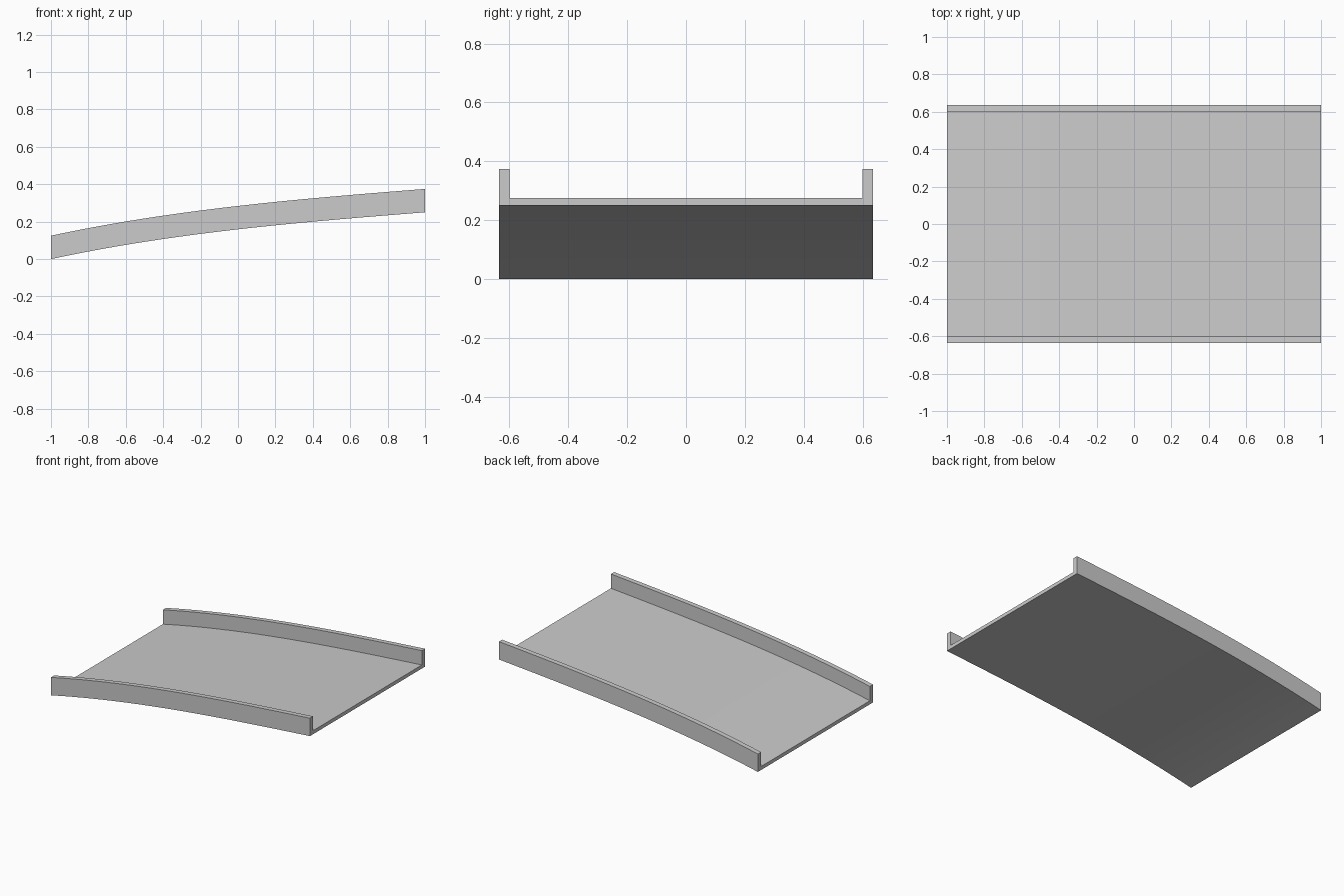
import bpy, bmesh

if "Cube" in bpy.data.objects:
    bpy.data.objects.remove(bpy.data.objects["Cube"])

STEPS = 24
HALF_W, INNER_W = 0.635, 0.60
DECK_T, RAIL_H = 0.025, 0.125


def rise(x):
    # gentle arched slope, z of the underside
    return 0.159 + 0.114 * x - 0.034 * x**2 + 0.011 * x**3


# U-shaped cross-section (y, height above underside)
half = [(HALF_W, 0), (HALF_W, RAIL_H), (INNER_W, RAIL_H), (INNER_W, DECK_T)]
profile = half + [(-y, h) for y, h in reversed(half)]

# sweep the section along the slope, keeping it vertical
bm = bmesh.new()
rings = []
for i in range(STEPS + 1):
    x = -1 + 2 * i / STEPS
    rings.append([bm.verts.new((x, y, rise(x) + h)) for y, h in profile])
n = len(profile)
for a, b in zip(rings, rings[1:]):
    for j in range(n):
        k = (j + 1) % n
        bm.faces.new((a[j], a[k], b[k], b[j]))

# end caps: left rail, deck strip, right rail
for r in (rings[0], rings[-1]):
    bm.faces.new(r)
bmesh.ops.recalc_face_normals(bm, faces=bm.faces)

mesh = bpy.data.meshes.new("curved_ramp")
bm.to_mesh(mesh)
bm.free()
ramp = bpy.data.objects.new("curved_ramp", mesh)
bpy.context.collection.objects.link(ramp)
bpy.context.view_layer.objects.active = ramp
ramp.select_set(True)
bpy.ops.object.shade_smooth_by_angle()
